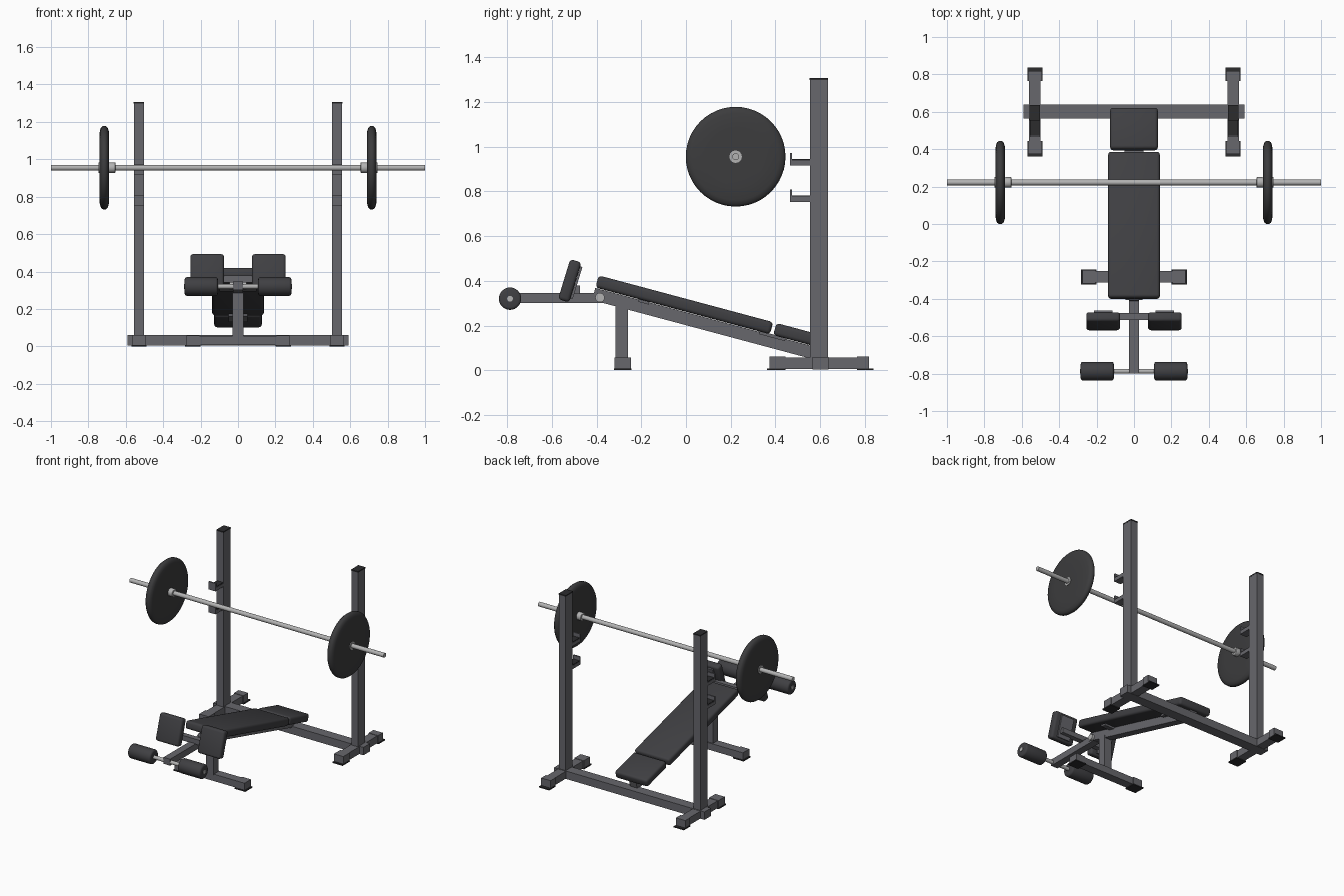
import bpy, math
from mathutils import Vector

if "Cube" in bpy.data.objects:
    bpy.data.objects.remove(bpy.data.objects["Cube"])


def material(name, rgb):
    m = bpy.data.materials.new(name)
    m.diffuse_color = (*rgb, 1)
    m.use_nodes = True
    m.node_tree.nodes["Principled BSDF"].inputs["Base Color"].default_value = m.diffuse_color
    return m


STEEL = material("grey steel", (0.135, 0.135, 0.15))
PADDING = material("dark padding", (0.05, 0.05, 0.055))
IRON = material("dark iron", (0.045, 0.045, 0.047))
RUBBER = material("black rubber", (0.025, 0.025, 0.027))
CHROME = material("silver chrome", (0.45, 0.45, 0.45))


def finish(ob, name, mat, bevel=0, segments=3):
    ob.name = name
    ob.data.materials.append(mat)
    if bevel:
        bpy.ops.object.transform_apply(location=False, rotation=False, scale=True)
        mod = ob.modifiers.new("rounding", 'BEVEL')
        mod.width, mod.segments = bevel, segments
        mod.limit_method = 'ANGLE'
        bpy.ops.object.modifier_apply(modifier=mod.name)
        bpy.ops.object.shade_smooth_by_angle(angle=math.radians(40))
    return ob


def box(name, center, size, mat, tilt=0, bevel=0):
    bpy.ops.mesh.primitive_cube_add(size=1, location=center, rotation=(tilt, 0, 0))
    ob = bpy.context.object
    ob.scale = size
    return finish(ob, name, mat, bevel)


def span(name, x, y, z, mat, bevel=0):
    """Box given by its (low, high) limits on each axis."""
    lims = (x, y, z)
    return box(name, [(a + b) / 2 for a, b in lims],
               [abs(b - a) for a, b in lims], mat, 0, bevel)


def rod(name, x, y, z, radius, mat, sides=24, bevel=0):
    """Cylinder lying along x."""
    bpy.ops.mesh.primitive_cylinder_add(
        vertices=sides, radius=radius, depth=abs(x[1] - x[0]),
        location=((x[0] + x[1]) / 2, y, z), rotation=(0, math.pi / 2, 0))
    ob = bpy.context.object
    finish(ob, name, mat, bevel)
    bpy.ops.object.shade_smooth_by_angle(angle=math.radians(40))
    return ob


def lathe_x(name, x, y, z, profile, mat, sides=48):
    """Spin (offset, radius) points around the x axis."""
    verts, faces = [], []
    n = len(profile)
    for i in range(sides):
        a = 2 * math.pi * i / sides
        verts += [(o, r * math.cos(a), r * math.sin(a)) for o, r in profile]
        j = (i + 1) % sides
        faces += [(i * n + k, j * n + k, j * n + k + 1, i * n + k + 1)
                  for k in range(n - 1)]
    faces.append([i * n for i in reversed(range(sides))])
    faces.append([i * n + n - 1 for i in range(sides)])
    me = bpy.data.meshes.new(name)
    me.from_pydata(verts, [], faces)
    ob = bpy.data.objects.new(name, me)
    ob.location = (x, y, z)
    bpy.context.collection.objects.link(ob)
    bpy.context.view_layer.objects.active = ob
    ob.select_set(True)
    bpy.ops.object.mode_set(mode='EDIT')
    bpy.ops.mesh.select_all(action='SELECT')
    bpy.ops.mesh.normals_make_consistent(inside=False)
    bpy.ops.object.mode_set(mode='OBJECT')
    finish(ob, name, mat)
    bpy.ops.object.shade_smooth_by_angle(angle=math.radians(40))
    ob.select_set(False)


# Rack: cross beam, then a post, floor rail and hooks on each side
span("cross_beam", (-0.592, 0.592), (0.565, 0.638), (0.004, 0.06), STEEL)
for s, side in ((-1, "left"), (1, "right")):
    px = 0.53 * s
    xs = (px - 0.027, px + 0.027)
    span(side + "_post", xs, (0.555, 0.634), (0.005, 1.298), STEEL)
    span(side + "_post_cap", (px - 0.028, px + 0.028), (0.553, 0.636), (1.298, 1.306), RUBBER)
    span(side + "_floor_rail", (px - 0.031, px + 0.031), (0.375, 0.815), (0.006, 0.058), STEEL)
    for end, y in (("front", (0.362, 0.445)), ("back", (0.765, 0.838))):
        inner = (y[0] + 0.012, y[1]) if end == "front" else (y[0], y[1] - 0.02)
        span(f"{side}_{end}_rail_sleeve", (px - 0.037, px + 0.037), inner, (0.006, 0.061), STEEL)
        span(f"{side}_{end}_rail_foot", (px - 0.04, px + 0.04), y, (0, 0.008), RUBBER)
    # Bar hooks at two heights
    for level, z in (("upper", 0.915), ("lower", 0.752)):
        span(f"{side}_{level}_hook_arm", xs, (0.465, 0.557), (z, z + 0.024), STEEL)
        span(f"{side}_{level}_hook_lip", xs, (0.465, 0.475), (z + 0.02, z + 0.056), STEEL)
        span(f"{side}_{level}_hook_liner", (px - 0.025, px + 0.025), (0.475, 0.555),
             (z + 0.024, z + 0.029), RUBBER)

# Bench frame
slope = math.radians(15)
along = Vector((0, math.cos(slope), -math.sin(slope)))
up = Vector((0, math.sin(slope), math.cos(slope)))
origin = Vector((0, -0.405, 0.37))


def on_slope(name, start, length, low, high, width, mat, bevel=0):
    """Box on the sloping bench line, from low to high across it."""
    c = origin + along * (start + length / 2) + up * (low + high) / 2
    return box(name, c, (width, length, high - low), mat, -slope, bevel)


on_slope("bench_beam", 0.0, 1.04, -0.058, -0.002, 0.055, STEEL)
on_slope("back_pad", 0, 0.808, 0, 0.056, 0.276, PADDING, 0.016)
on_slope("lower_pad", 0.823, 0.229, 0, 0.056, 0.255, PADDING, 0.016)
on_slope("back_pad_bracket", 0.2, 0.05, -0.012, 0.003, 0.2, STEEL)
on_slope("lower_pad_bracket", 0.76, 0.12, -0.012, 0.003, 0.1, STEEL)

# Front leg and its floor bar
span("bench_leg", (-0.03, 0.03), (-0.316, -0.26), (0.05, 0.29), STEEL)
span("bench_floor_bar", (-0.27, 0.27), (-0.314, -0.252), (0.006, 0.055), STEEL)
for s, side in ((-1, "left"), (1, "right")):
    span(side + "_bench_sleeve", (s * 0.205, s * 0.275), (-0.319, -0.247), (0.006, 0.058), STEEL)
    span(side + "_bench_foot", (s * 0.2, s * 0.283), (-0.323, -0.243), (0, 0.008), RUBBER)

# Leg attachment: arm, pivot, thigh pads and ankle rollers
span("leg_arm", (-0.026, 0.026), (-0.8, -0.375), (0.3, 0.346), STEEL)
rod("pivot_pin", (-0.045, 0.045), -0.385, 0.325, 0.021, CHROME)
span("thigh_pad_bar", (-0.2, 0.2), (-0.512, -0.475), (0.342, 0.378), STEEL)
rod("roller_axle", (-0.288, 0.288), -0.787, 0.32, 0.013, CHROME)
lean = math.radians(-17)
for s, side in ((-1, "left"), (1, "right")):
    box(side + "_thigh_pad", (0.165 * s, -0.52, 0.4), (0.18, 0.052, 0.187), PADDING, lean, 0.015)
    box(side + "_thigh_pad_plate", (0.165 * s, -0.49, 0.391), (0.1, 0.01, 0.15), STEEL, lean)
    rod(side + "_ankle_roller", (0.108 * s, 0.285 * s), -0.787, 0.32, 0.05, PADDING, 32, 0.012)

# Barbell: bar, weights and collars
rod("bar", (-1, 1), 0.222, 0.955, 0.0155, CHROME)
weight = [(-0.026, 0.03), (-0.0265, 0.13), (-0.024, 0.195), (-0.018, 0.214), (-0.007, 0.223),
          (0.007, 0.223), (0.018, 0.214), (0.024, 0.195), (0.0265, 0.13), (0.026, 0.03)]
for s, side in ((-1, "left"), (1, "right")):
    lathe_x(side + "_weight", 0.715 * s, 0.222, 0.955, weight, IRON)
    rod(side + "_collar", (0.655 * s, 0.692 * s), 0.222, 0.955, 0.028, CHROME, 16, 0.004)
    rod(side + "_weight_hub", (0.69 * s, 0.745 * s), 0.222, 0.955, 0.028, CHROME, 16)
